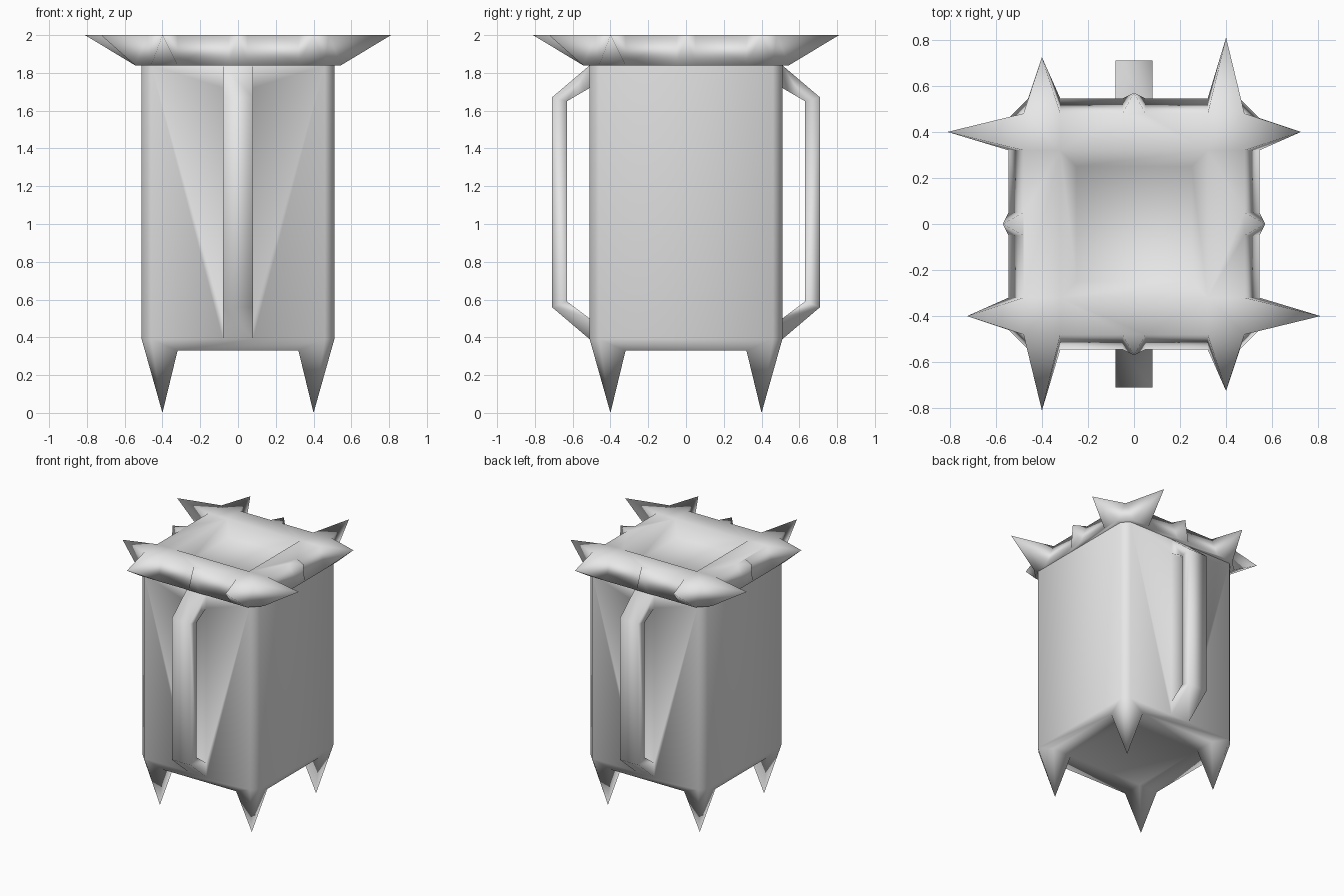
import bpy
import bmesh
from math import pi
from mathutils import Matrix, Vector

cube = bpy.data.objects.get("Cube")
if cube:
    bpy.data.objects.remove(cube, do_unlink=True)

# Single material
grey = bpy.data.materials.new("plain_grey")
grey.use_nodes = True
grey.diffuse_color = (0.8, 0.8, 0.8, 1)
grey.node_tree.nodes["Principled BSDF"].inputs["Base Color"].default_value = (0.8, 0.8, 0.8, 1)


def face(bm, turn, *points):
    """Add one face, turned about z by quarter turns."""
    rot = Matrix.Rotation(turn * pi / 2, 3, 'Z')
    bm.faces.new([bm.verts.new(rot @ Vector(p)) for p in points])


def finish(bm, name):
    bmesh.ops.remove_doubles(bm, verts=bm.verts, dist=0.001)
    bmesh.ops.recalc_face_normals(bm, faces=bm.faces)
    for f in bm.faces:
        f.smooth = True
    mesh = bpy.data.meshes.new(name)
    bm.to_mesh(mesh)
    bm.free()
    mesh.materials.append(grey)
    obj = bpy.data.objects.new(name, mesh)
    bpy.context.collection.objects.link(obj)


# Shared measurements
WALL, EDGE, GRIP = 0.51, 0.46, 0.08
LOW, HIGH, BASE = 0.39, 1.84, 0.33
IN, OUT = 0.32, 0.48
outer = [(WALL, HIGH), (0.71, 1.67), (0.71, 0.56), (WALL, LOW)]
inner = [(WALL, 1.72), (0.63, 1.65), (0.63, 0.59), (WALL, 0.5)]

# Body: walls, handles grown from front and back, and pointed feet
bm = bmesh.new()
for k in range(4):
    if k % 2 == 0:
        for s in (-1, 1):
            g = s * GRIP
            face(bm, k, (s * EDGE, -WALL, LOW), (g, -WALL, LOW), (g, -WALL, inner[3][1]),
                 (g, -WALL, inner[0][1]), (g, -WALL, HIGH), (s * EDGE, -WALL, HIGH))
            # Handle cheeks
            for i in range(3):
                face(bm, k, *[(g, -y, z) for y, z in
                              (outer[i], outer[i + 1], inner[i + 1], inner[i])])
        # Handle outside, handle inside and the wall strip behind it
        strips = list(zip(outer, outer[1:])) + list(zip(inner, inner[1:])) + [(inner[0], inner[3])]
        for (y0, z0), (y1, z1) in strips:
            face(bm, k, (-GRIP, -y0, z0), (GRIP, -y0, z0), (GRIP, -y1, z1), (-GRIP, -y1, z1))
        hem = [(-EDGE, -WALL, LOW), (-GRIP, -WALL, LOW), (GRIP, -WALL, LOW), (EDGE, -WALL, LOW)]
    else:
        hem = [(-EDGE, -WALL, LOW), (EDGE, -WALL, LOW)]
        face(bm, k, *hem, (EDGE, -WALL, HIGH), (-EDGE, -WALL, HIGH))
    # Bevel under the wall, and the flat bottom
    face(bm, k, *hem, (IN, -OUT, BASE), (-IN, -OUT, BASE))
    face(bm, k, (-IN, -OUT, BASE), (IN, -OUT, BASE), (IN, -IN, BASE), (-IN, -IN, BASE))
    # Corner bevel
    face(bm, k, (EDGE, -WALL, LOW), (WALL, -EDGE, LOW), (WALL, -EDGE, HIGH), (EDGE, -WALL, HIGH))
    # Foot spike
    ring = [(IN, -IN, BASE), (IN, -OUT, BASE), (EDGE, -WALL, LOW),
            (WALL, -EDGE, LOW), (OUT, -IN, BASE)]
    for a, b in zip(ring, ring[1:] + ring[:1]):
        face(bm, k, a, b, (0.4, -0.4, 0))
face(bm, 0, (-IN, -IN, BASE), (IN, -IN, BASE), (IN, IN, BASE), (-IN, IN, BASE))
finish(bm, "body_with_handles")

# Lid: flared rim, sunken middle, two long spikes per side and a short one between
SKIRT, TOP, FLOOR, NUB = 0.545, 2.0, 0.25, 0.05
FLOOR_Z = 1.9


def spike(bm, k, x0, x1, tip):
    ring = [(x0, -SKIRT, HIGH), (x1, -SKIRT, HIGH), (x1, -OUT, TOP), (x0, -OUT, TOP)]
    for a, b in zip(ring, ring[1:] + ring[:1]):
        face(bm, k, a, b, tip)


bm = bmesh.new()
for k in range(4):
    for s, reach in ((-1, 0.81), (1, 0.725)):
        # The lower corner is cut back, so the long spike has a narrower foot
        ring = [(s * EDGE, -SKIRT, HIGH), (s * IN, -SKIRT, HIGH),
                (s * IN, -OUT, TOP), (s * OUT, -OUT, TOP)]
        for a, b in zip(ring, ring[1:] + ring[:1]):
            face(bm, k, a, b, (s * 0.4, -reach, TOP))
        face(bm, k, (s * IN, -SKIRT, HIGH), (s * NUB, -SKIRT, HIGH),
             (s * NUB, -OUT, TOP), (s * IN, -OUT, TOP))
    spike(bm, k, -NUB, NUB, (0, -0.57, TOP))
    # Corner between neighbouring spikes
    face(bm, k, (EDGE, -SKIRT, HIGH), (SKIRT, -EDGE, HIGH), (OUT, -OUT, TOP))
    # Flat rim and its corner
    face(bm, k, (-IN, -OUT, TOP), (-NUB, -OUT, TOP), (NUB, -OUT, TOP), (IN, -OUT, TOP),
         (IN, -IN, TOP), (-IN, -IN, TOP))
    face(bm, k, (IN, -IN, TOP), (IN, -OUT, TOP), (OUT, -OUT, TOP), (OUT, -IN, TOP))
    # Slope into the sunken middle
    face(bm, k, (-IN, -IN, TOP), (IN, -IN, TOP), (FLOOR, -FLOOR, FLOOR_Z), (-FLOOR, -FLOOR, FLOOR_Z))
    # Underside
    face(bm, k, (-EDGE, -SKIRT, HIGH), (-IN, -SKIRT, HIGH), (-NUB, -SKIRT, HIGH),
         (NUB, -SKIRT, HIGH), (IN, -SKIRT, HIGH), (EDGE, -SKIRT, HIGH), (EDGE, -EDGE, HIGH),
         (-EDGE, -EDGE, HIGH))
    face(bm, k, (EDGE, -SKIRT, HIGH), (SKIRT, -EDGE, HIGH), (EDGE, -EDGE, HIGH))
for z, r in ((FLOOR_Z, FLOOR), (HIGH, EDGE)):
    face(bm, 0, (-r, -r, z), (r, -r, z), (r, r, z), (-r, r, z))
finish(bm, "spiked_lid")
